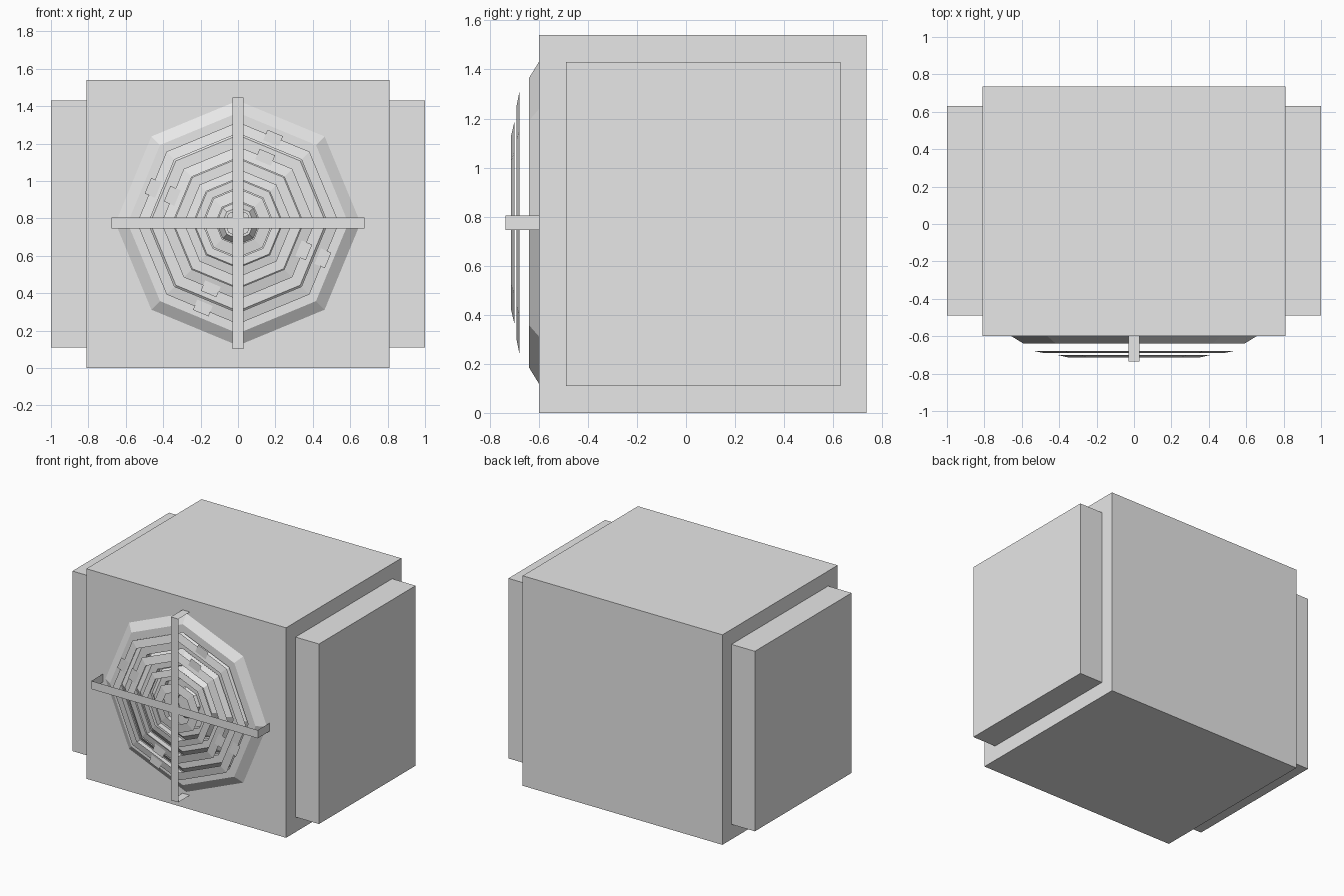
import bpy
from math import cos, sin, pi

if "Cube" in bpy.data.objects:
    bpy.data.objects.remove(bpy.data.objects["Cube"])

grey = bpy.data.materials.new("light grey metal")
grey.use_nodes = True
grey.diffuse_color = (0.8, 0.8, 0.8, 1)
grey.node_tree.nodes["Principled BSDF"].inputs["Base Color"].default_value = (0.8, 0.8, 0.8, 1)

WALL, HUB_Z = -0.60, 0.775


def add_mesh(name, verts, faces):
    mesh = bpy.data.meshes.new(name)
    mesh.from_pydata(verts, [], faces)
    mesh.materials.append(grey)
    obj = bpy.data.objects.new(name, mesh)
    bpy.context.collection.objects.link(obj)
    return obj


def box(name, x, y, z):
    """Box from (low, high) ranges."""
    bpy.ops.mesh.primitive_cube_add(size=1, location=[sum(r) / 2 for r in (x, y, z)])
    obj = bpy.context.object
    obj.name = name
    obj.scale = [r[1] - r[0] for r in (x, y, z)]
    obj.data.materials.append(grey)


def octagon_ring(name, profile):
    """Sweep (radius, y) points round the fan axis in eight flat sides."""
    n = len(profile)
    verts = [(r * cos(k * pi / 4), y, HUB_Z + r * sin(k * pi / 4))
             for k in range(8) for r, y in profile]
    faces = []
    for k in range(8):
        a, b = k * n, (k + 1) % 8 * n
        faces += [(a + i, a + i + 1, b + i + 1, b + i) for i in range(n - 1)]
    return add_mesh(name, verts, faces)


# Casing and side panels
box("casing", (-0.81, 0.81), (WALL, 0.735), (0, 1.54))
for name, s in (("left_panel", 1), ("right_panel", -1)):
    box(name, sorted((s * 0.81, s)), (-0.49, 0.63), (0.11, 1.43))

# Bevelled rims standing on the casing: foot, front outer, front inner radius
for i, (foot, outer, inner) in enumerate(
        ((0.655, 0.59, 0.53), (0.52, 0.47, 0.41), (0.40, 0.345, 0.29),
         (0.275, 0.235, 0.19), (0.115, 0.085, 0.07))):
    octagon_ring(f"rim_{i + 1}", [(foot, WALL), (outer, -0.64), (inner, -0.64), (inner, WALL)])

# Thin, slightly dished grille rings in front of the gaps
for i, (outer, inner, back, front) in enumerate(
        ((0.54, 0.48, -0.678, -0.69), (0.41, 0.35, -0.70, -0.714),
         (0.29, 0.24, -0.705, -0.714), (0.185, 0.12, -0.705, -0.714))):
    octagon_ring(f"grille_ring_{i + 1}", [(outer, back), (inner, front)])

# Flat clips on the two outer grille rings, one in every second side
for radius, y in ((0.51, -0.687), (0.39, -0.708)):
    for k in range(4):
        a = pi / 8 * (3 + 4 * k)
        r = radius * cos(pi / 8) + 0.02
        verts = []
        for u, v in ((-0.03, -0.045), (0.03, -0.045), (0.03, 0.045), (-0.03, 0.045)):
            verts.append(((r + u) * cos(a) - v * sin(a), y,
                          HUB_Z + (r + u) * sin(a) + v * cos(a)))
        add_mesh("grille_clip", verts, [(0, 1, 2, 3)])

# Crossed sheet straps, bent back to the casing at both ends
FRONT, HALF = -0.735, 0.03
for name, reach, upright in (("horizontal_strap", 0.675, False), ("vertical_strap", 0.672, True)):
    path = [(-reach, WALL), (-reach, FRONT), (reach, FRONT), (reach, WALL)]
    verts = []
    for t, y in path:
        for h in (-HALF, HALF):
            verts.append((h, y, HUB_Z + t) if upright else (t, y, HUB_Z + h))
    add_mesh(name, verts, [(2 * i, 2 * i + 2, 2 * i + 3, 2 * i + 1) for i in range(3)])
